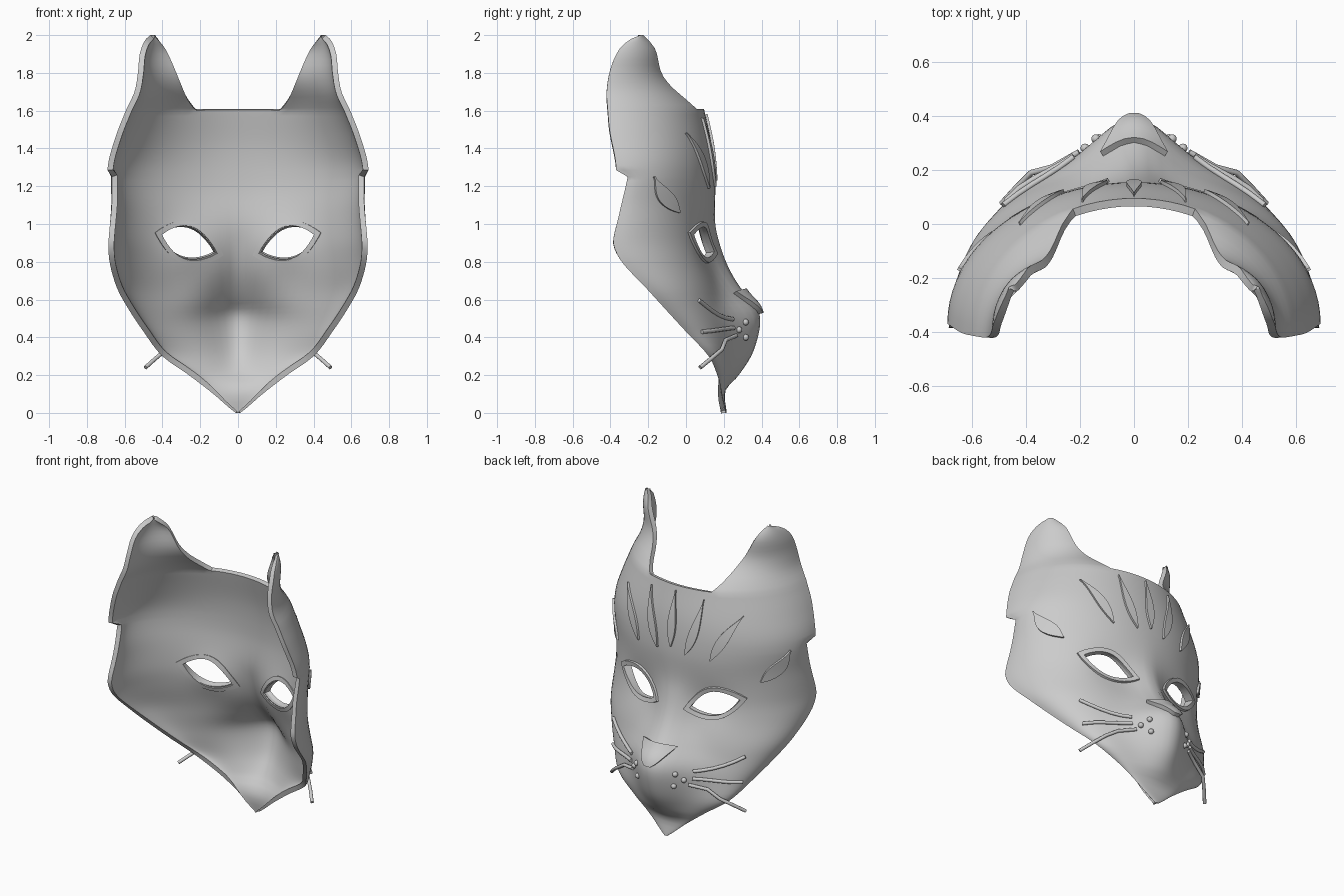
import bpy, math
from mathutils import Vector

if "Cube" in bpy.data.objects:
    bpy.data.objects.remove(bpy.data.objects["Cube"])


def curve(*pts):
    """Smooth interpolation through (z, value) pairs."""
    def slope(i):
        a, b = pts[max(i - 1, 0)], pts[min(i + 1, len(pts) - 1)]
        return (b[1] - a[1]) / (b[0] - a[0])

    def f(z):
        z = min(max(z, pts[0][0]), pts[-1][0])
        i = next(i for i in range(len(pts) - 1) if z <= pts[i + 1][0])
        (z0, v0), (z1, v1) = pts[i], pts[i + 1]
        h = z1 - z0
        t = (z - z0) / h
        return ((2*t**3 - 3*t*t + 1)*v0 + (t**3 - 2*t*t + t)*h*slope(i)
                + (3*t*t - 2*t**3)*v1 + (t**3 - t*t)*h*slope(i + 1))
    return f


# Face profiles by height: half width, rim depth, centre depth, snout bump and its width
half_w = curve((0, .012), (.03, .05), (.1, .13), (.2, .26), (.3, .4), (.43, .5), (.55, .58), (.66, .64),
               (.8, .68), (.92, .686), (1.1, .683), (1.3, .69), (1.47, .645), (1.61, .59))
rim_y = curve((0, .21), (.1, .19), (.2, .165), (.3, .12), (.43, 0), (.55, -.11), (.66, -.21),
              (.8, -.34), (.9, -.385), (1.05, -.38), (1.3, -.37), (1.5, -.405), (1.61, -.415))
mid_y = curve((0, .215), (.12, .21), (.2, .24), (.4, .24), (.6, .2), (.8, .16), (1.0, .145),
              (1.2, .155), (1.4, .14), (1.61, .095))
bump = curve((0, 0), (.12, 0), (.2, .04), (.3, .1), (.4, .14), (.5, .17), (.56, .165), (.62, .125),
             (.7, .085), (.8, .052), (.9, .028), (1.0, .01), (1.2, 0), (1.61, 0))
bump_w = curve((0, .12), (.2, .13), (.48, .19), (.62, .15), (.8, .09), (1.61, .08))
# Ear edges by height
ear_in_x = curve((1.61, .226), (1.66, .265), (1.75, .31), (1.85, .36), (1.96, .41), (2.0, .44))
ear_out_x = curve((1.61, .59), (1.7, .548), (1.8, .53), (1.9, .52), (1.97, .495), (2.0, .465))
ear_in_y = curve((1.61, .056), (1.66, 0), (1.73, -.08), (1.8, -.13), (1.93, -.165), (2.0, -.225))
ear_out_y = curve((1.61, -.415), (1.7, -.42), (1.82, -.4), (1.93, -.35), (1.98, -.29), (2.0, -.24))


def face(theta, z):
    """Point on the outer face surface; theta runs across the face."""
    x = half_w(z) * math.sin(theta)
    y = rim_y(z) + (mid_y(z) - rim_y(z)) * math.cos(theta)
    y += bump(z) * math.exp(-(x / bump_w(z))**2)
    y -= .03 * math.exp(-((abs(x) - .25) / .13)**2 - ((z - .88) / .12)**2)
    if .9 < z < 1.26:                                   # notch under the ear
        k = (z - .9) / .35 * abs(theta / (math.pi / 2))**7
        x -= math.copysign(.025 * k, x)
        y += .06 * k
    return Vector((x, y, z))


def surf(x, z, lift=0.0):
    def at(x, z):
        return face(math.asin(max(-.995, min(.995, x / half_w(z)))), z)
    n = (at(x, z + .004) - at(x, z - .004)).cross(at(x + .004, z) - at(x - .004, z)).normalized()
    return at(x, z) + n * lift


def finish(ob):
    bpy.ops.object.select_all(action='DESELECT')
    ob.select_set(True)
    bpy.context.view_layer.objects.active = ob
    for m in list(ob.modifiers):
        bpy.ops.object.modifier_apply(modifier=m.name)
    bpy.ops.object.shade_smooth_by_angle(angle=math.radians(40))


def make(name, verts, faces, thick=0, mirror=False):
    me = bpy.data.meshes.new(name)
    me.from_pydata(verts, [], faces)
    if sum(p.normal.y * p.area for p in me.polygons) < 0:
        me.flip_normals()
    ob = bpy.data.objects.new(name, me)
    bpy.context.collection.objects.link(ob)
    if mirror:
        ob.modifiers.new("mirror", 'MIRROR').use_mirror_merge = False
    if thick:
        s = ob.modifiers.new("thickness", 'SOLIDIFY')
        s.thickness, s.offset = thick, -1
    return ob


def grid_faces(rows, cols, closed=False):
    n = cols if closed else cols - 1
    return [(i*cols + j, (i+1)*cols + j, (i+1)*cols + (j+1) % cols, i*cols + (j+1) % cols)
            for i in range(rows - 1) for j in range(n)]


# Mask shell: face grid plus two ears growing from its top row
N, K = 20, 5
zs = [0, .015] + [.03 * i for i in range(1, 42)] + [1.25, 1.285] + [1.31 + .03 * i for i in range(11)]
thetas = [j / N * math.pi / 2 for j in range(-N, N + 1)]
verts = [face(t, z) for z in zs for t in thetas]
faces = grid_faces(len(zs), 2*N + 1)
top = (len(zs) - 1) * (2*N + 1)
sk, ck = math.sin(thetas[N + K]), math.cos(thetas[N + K])
ear_z = [1.63 + .03 * i for i in range(12)] + [1.98, 1.992, 2.0]
for side in (-1, 1):
    js = range(K, N + 1) if side > 0 else range(-N, -K + 1)
    prev = [top + N + j for j in js]
    for z in ear_z:
        row = []
        for j in js:
            t = abs(j) / N * math.pi / 2
            a, h = (math.sin(t) - sk) / (1 - sk), (ck - math.cos(t)) / ck
            row.append(len(verts))
            verts.append(Vector((side * (ear_in_x(z) + (ear_out_x(z) - ear_in_x(z)) * a),
                                 ear_in_y(z) + (ear_out_y(z) - ear_in_y(z)) * h, z)))
        faces += [(prev[i], row[i], row[i+1], prev[i+1]) for i in range(len(row) - 1)]
        prev = row
mask = make("mask_shell", verts, faces, .03)

# Almond eye outline
INNER, OUTER = Vector((.12, .85)), Vector((.425, .945))


def almond(grow=0, n=14):
    a, d = INNER, OUTER - INNER
    up = Vector((-d.y, d.x)).normalized()
    pts = []
    for i in range(2 * n):
        t = i / n if i < n else 2 - i / n
        s = (.088 + grow) if i < n else -(.078 + grow)
        e = d.normalized() * grow * 1.4 * (2*t - 1)
        skew = .12 if i < n else -.08
        pts.append(a + d * t + e + up * s * math.sin(math.pi * t)**.85 * (1 + skew * (2*t - 1)))
    return pts


# Eye openings
ring = almond()
m = len(ring)
cut = make("eye_cutter", [(p.x, y, p.y) for y in (-.3, .5) for p in ring],
           grid_faces(2, m, True) + [tuple(range(m)), tuple(range(2*m - 1, m - 1, -1))], mirror=True)
import bmesh
bm = bmesh.new()
bm.from_mesh(cut.data)
bmesh.ops.recalc_face_normals(bm, faces=bm.faces)
bm.to_mesh(cut.data)
bm.free()
b = mask.modifiers.new("eyes", 'BOOLEAN')
b.object, b.operation, b.solver = cut, 'DIFFERENCE', 'EXACT'
finish(mask)
bpy.data.objects.remove(cut)

# Raised eye rims
rim = [surf(p.x, p.y, .014) for g in (-.004, .022) for p in almond(g)]
finish(make("eye_rims", rim, grid_faces(2, m, True), .05, True))


def leaf(name, path, width, mirror=True, rows=16):
    """Tapered stripe lying on the face, through three (x, z) points."""
    a, b, c = (Vector(p) for p in path)
    pts = []
    for i in range(rows + 1):
        t = i / rows
        p = a*(1-t)**2 + b*2*t*(1-t) + c*t*t
        d = (b - a)*(1-t) + (c - b)*t
        side = Vector((-d.y, d.x)).normalized()
        w = width * max(.08, math.sin(math.pi * t**1.4)**.9)
        for k in (-1, 0, 1):
            q = p + side * w * k
            pts.append(surf(q.x, q.y, .013))
    finish(make(name, pts, grid_faces(rows + 1, 3), .028, mirror))


# Forehead and temple stripes
leaf("stripe_centre", [(0, 1.58), (0, 1.4), (0, 1.23)], .028, False)
leaf("stripe_inner", [(.19, 1.56), (.17, 1.36), (.1, 1.2)], .028)
leaf("stripe_outer", [(.42, 1.48), (.34, 1.36), (.26, 1.19)], .03)
leaf("temple_stripe", [(.645, 1.25), (.61, 1.14), (.52, 1.06)], .032)

# Nose pad: rounded triangle
nose = []
for i in range(9):
    t = i / 8
    w = .095 * (1 - t)**.8 + .018
    for k in range(-4, 5):
        nose.append(surf(w * k / 4, .645 - .12 * t - .012 * (1 - t) * (k / 4)**2, .024))
finish(make("nose", nose, grid_faces(9, 9), .05))

# Whiskers: two hug the cheek, the lowest one sticks out
paths = [[surf(.22 + .26*t, .495 + .02*t + .08*t*t, .006) for t in (0, .2, .4, .6, .8, 1)],
         [surf(.22 + .25*t, .45 - .02*t, .006) for t in (0, .2, .4, .6, .8, 1)],
         [surf(.2, .41, .006), surf(.3, .385, .008), (.38, .19, .335), (.44, .13, .285), (.49, .075, .24)]]
for side in (-1, 1):
    for n, path in enumerate(paths):
        cu = bpy.data.curves.new("whisker", 'CURVE')
        cu.dimensions, cu.bevel_depth, cu.bevel_resolution = '3D', .011, 2
        cu.use_fill_caps = True
        sp = cu.splines.new('POLY')
        sp.points.add(len(path) - 1)
        for q, p in zip(sp.points, path):
            q.co = (side * p[0], p[1], p[2], 1)
        bpy.context.collection.objects.link(bpy.data.objects.new(f"whisker_{n + 1}", cu))
    # Whisker dots
    for x, z in ((.14, .48), (.18, .44), (.13, .40)):
        bpy.ops.mesh.primitive_uv_sphere_add(segments=12, ring_count=8, radius=.017,
                                             location=surf(side * x, z, .002))
        bpy.context.object.name = "whisker_dot"
        finish(bpy.context.object)
